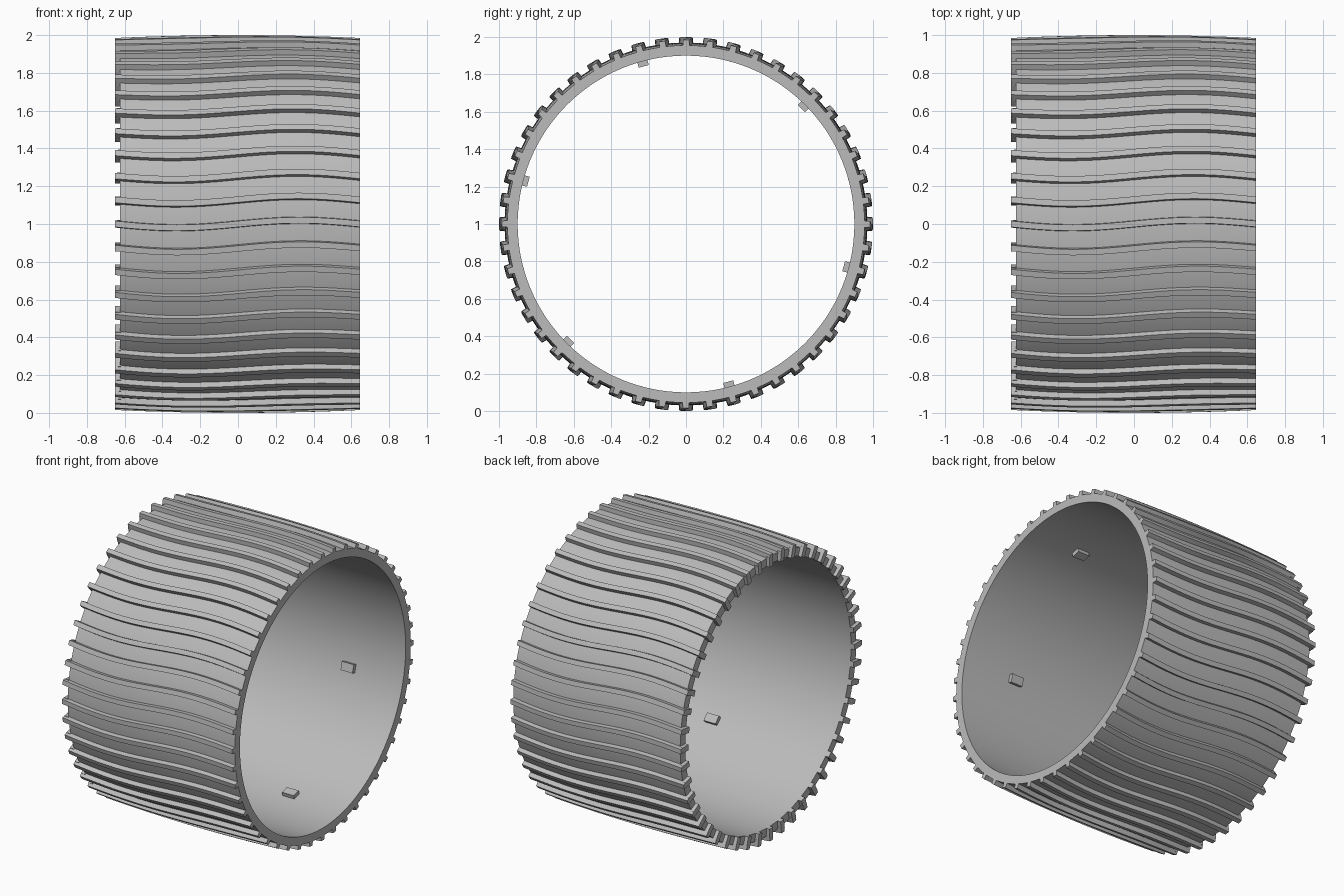
import bpy, bmesh, math

cube = bpy.data.objects.get("Cube")
if cube:
    bpy.data.objects.remove(cube, do_unlink=True)

grey = bpy.data.materials.new("plain grey")
grey.use_nodes = True
colour = (0.5, 0.5, 0.5, 1)
grey.diffuse_color = colour
grey.node_tree.nodes["Principled BSDF"].inputs["Base Color"].default_value = colour

LEFT, BACK, RIGHT = -0.65, -0.625, 0.645   # tooth tips, band edge, flush edge
INNER, RIBS, STEPS = 0.9, 48, 24


def crown(x):
    """Height lost towards the ends of the barrel-shaped band."""
    return 0.015 * (x / RIGHT) ** 2


def sway(x):
    """Sideways wave of the ribs along the band."""
    return 0.02 * math.sin(math.tau * x / 1.3)


def point(x, r, t, side=0.0):
    """Point at radius r and angle t around the x axis, shifted sideways."""
    a = t + side / r
    return (x, -r * math.cos(a), 1 + r * math.sin(a))


def span(a, b, n):
    return [a + (b - a) * i / n for i in range(n + 1)]


def loft(bm, rings, closed=False):
    """Skin a row of equal cross-sections, capping the ends unless closed."""
    rows = [[bm.verts.new(p) for p in ring] for ring in rings]
    n = len(rows[0])
    pairs = list(zip(rows, rows[1:])) + ([(rows[-1], rows[0])] if closed else [])
    for a, b in pairs:
        for i in range(n):
            j = (i + 1) % n
            bm.faces.new((a[i], a[j], b[j], b[i]))
    if not closed:
        bm.faces.new(rows[0])
        bm.faces.new(rows[-1])


def finish(bm, name):
    bmesh.ops.recalc_face_normals(bm, faces=bm.faces)
    mesh = bpy.data.meshes.new(name)
    bm.to_mesh(mesh)
    bm.free()
    mesh.materials.append(grey)
    obj = bpy.data.objects.new(name, mesh)
    bpy.context.collection.objects.link(obj)
    bpy.ops.object.select_all(action='DESELECT')
    obj.select_set(True)
    bpy.context.view_layer.objects.active = obj
    bpy.ops.object.shade_smooth_by_angle(angle=math.radians(30))


# Band: crowned outside, straight bore
bm = bmesh.new()
profile = [(x, 0.97 - crown(x)) for x in span(BACK, RIGHT, STEPS)]
profile += [(RIGHT, INNER), (BACK, INNER)]
segments = RIBS * 4
loft(bm, [[point(x, r, math.tau * k / segments) for x, r in profile]
          for k in range(segments)], closed=True)
finish(bm, "band")

# Wavy tread ribs
bm = bmesh.new()
for k in range(RIBS):
    t = math.tau * k / RIBS
    rings = []
    for x in span(LEFT, RIGHT, STEPS):
        top, low = 1 - crown(x), 0.955 - crown(x)
        section = [(low, -0.019), (top, -0.016), (top, 0.016), (low, 0.019)]
        rings.append([point(x, r, t, s + sway(x)) for r, s in section])
    loft(bm, rings)
finish(bm, "tread_ribs")


def block(bm, x0, x1, r0, r1, width, t):
    h = width / 2
    section = [(r0, -h), (r1, -h), (r1, h), (r0, h)]
    loft(bm, [[point(x, r, t, s) for r, s in section] for x in (x0, x1)])


# Radial teeth on one edge, one behind each rib
bm = bmesh.new()
for k in range(RIBS):
    block(bm, LEFT, BACK + 0.005, INNER, 0.965, 0.038, math.tau * k / RIBS)
finish(bm, "edge_teeth")

# Small locating lugs inside the bore
bm = bmesh.new()
for k in range(6):
    block(bm, 0.195, 0.285, 0.873, INNER + 0.01, 0.056, math.radians(15 + 60 * k + 0))
finish(bm, "inner_lugs")
